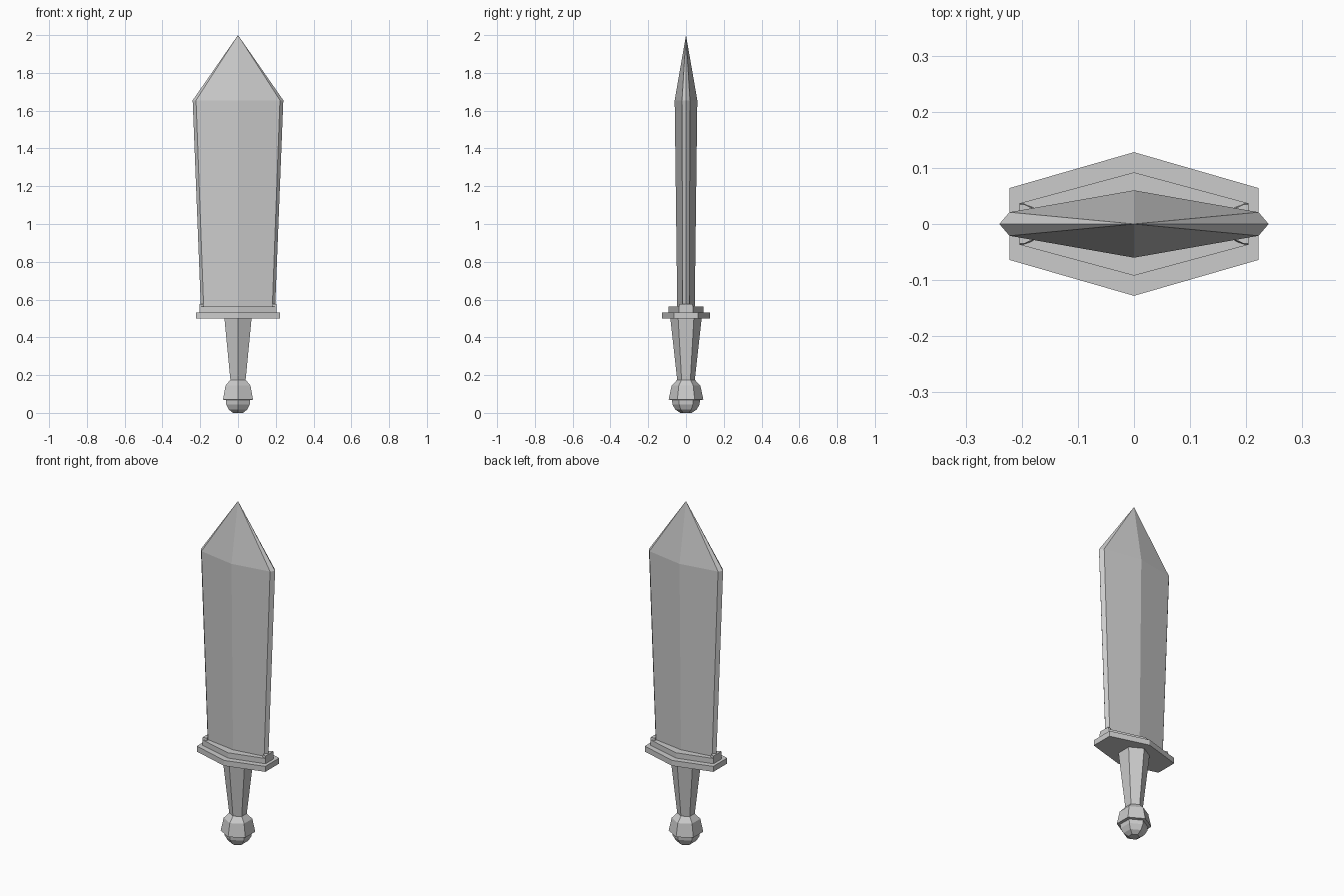
import bpy, bmesh
from math import sin, cos, pi

if "Cube" in bpy.data.objects:
    bpy.data.objects.remove(bpy.data.objects["Cube"])


def loft(name, rings, tip=None):
    """Skin a stack of equal-count rings, capping the ends or closing on a tip."""
    bm = bmesh.new()
    loops = [[bm.verts.new(p) for p in r] for r in rings]
    n = len(loops[0])
    for a, b in zip(loops, loops[1:]):
        for i in range(n):
            j = (i + 1) % n
            bm.faces.new((a[i], a[j], b[j], b[i]))
    bm.faces.new(loops[0][::-1])
    if tip:
        t = bm.verts.new(tip)
        for i in range(n):
            bm.faces.new((loops[-1][i], loops[-1][(i + 1) % n], t))
    else:
        bm.faces.new(loops[-1])
    bmesh.ops.recalc_face_normals(bm, faces=bm.faces)
    me = bpy.data.meshes.new(name)
    bm.to_mesh(me)
    bm.free()
    ob = bpy.data.objects.new(name, me)
    bpy.context.collection.objects.link(ob)
    return ob


def hexagon(r, z):
    return [(r * sin(i * pi / 3), r * cos(i * pi / 3), z) for i in range(6)]


def blade_ring(edge, bevel, bevel_y, ridge, z):
    return [(edge, 0, z), (bevel, bevel_y, z), (0, ridge, z), (-bevel, bevel_y, z),
            (-edge, 0, z), (-bevel, -bevel_y, z), (0, -ridge, z), (bevel, -bevel_y, z)]


def slab(name, x, y_end, y_mid, z0, z1):
    pts = [(x, -y_end), (x, y_end), (0, y_mid), (-x, y_end), (-x, -y_end), (0, -y_mid)]
    return loft(name, [[(px, py, z) for px, py in pts] for z in (z0, z1)])


# Blade with bevelled edges and a central ridge
loft("blade", [blade_ring(0.196, 0.181, 0.018, 0.046, 0.54),
               blade_ring(0.24, 0.222, 0.021, 0.06, 1.655)], tip=(0, 0, 2.0))

# Two-tier guard
slab("guard_lower", 0.222, 0.064, 0.128, 0.50, 0.532)
slab("guard_upper", 0.204, 0.037, 0.092, 0.53, 0.563)

# Small raised clips around the blade edges
clip = [(0.204, -0.037), (0.204, 0.037), (0.196, 0.037), (0.176, 0.03),
        (0.176, -0.03), (0.196, -0.037)]
for side, s in (("right", 1), ("left", -1)):
    low = [(s * x, y, 0.55) for x, y in clip]
    high = [(s * (x if x > 0.18 else 0.182), y * 0.95, 0.577) for x, y in clip]
    loft("guard_clip_" + side, [low, high])

# Tapered six-sided grip
loft("grip", [hexagon(0.045, 0.16), hexagon(0.084, 0.51)])

# Six-sided pommel with a stepped rounded end
loft("pommel", [hexagon(r, z) for r, z in
                ((0.03, 0.0), (0.056, 0.017), (0.072, 0.045), (0.074, 0.068),
                 (0.092, 0.07), (0.076, 0.145), (0.047, 0.175))])
